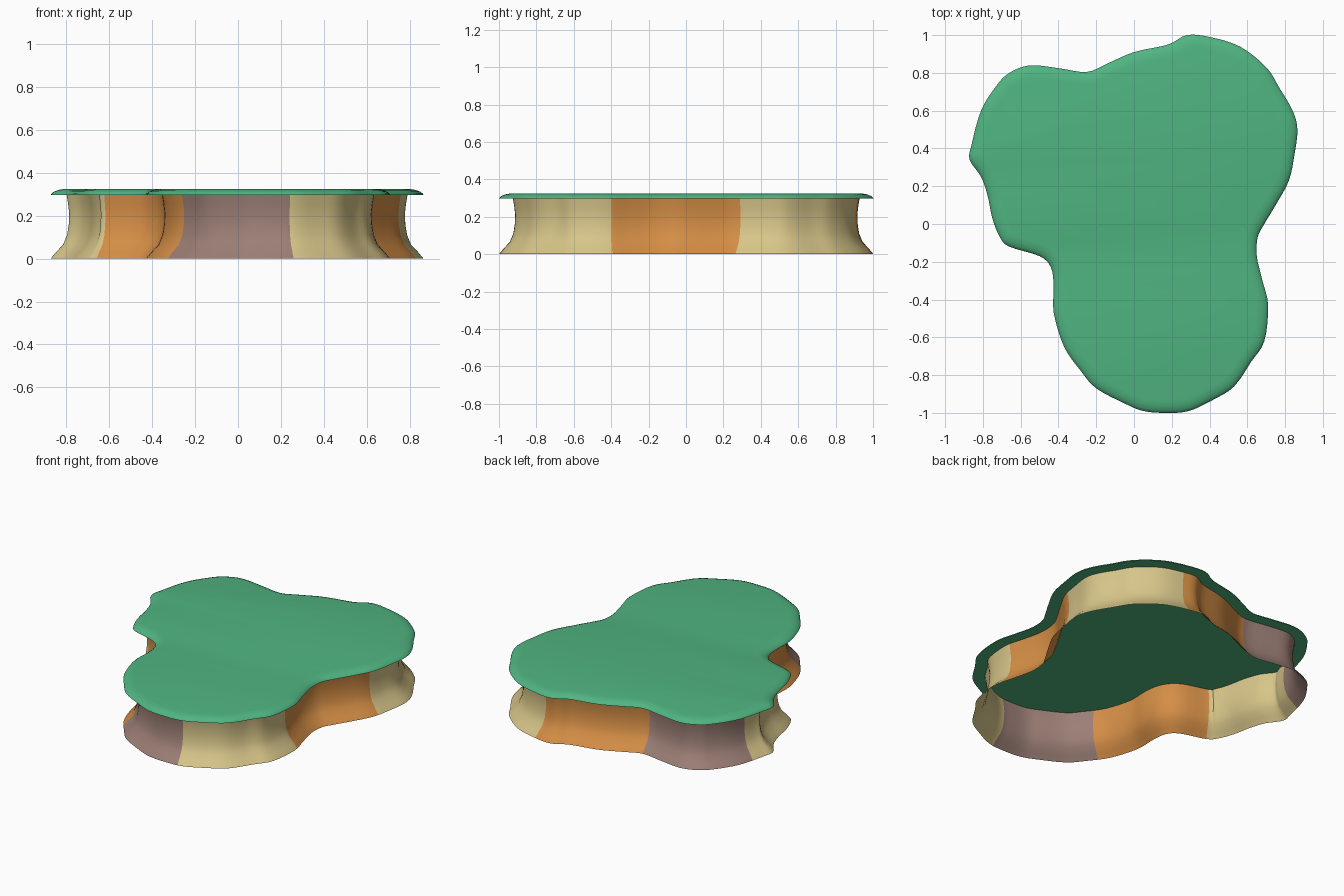
import bpy, bmesh, math
from mathutils import Vector

if "Cube" in bpy.data.objects:
    bpy.data.objects.remove(bpy.data.objects["Cube"])

# Island outline seen from above, counter-clockwise
OUTLINE = [
    (.17, -1), (.29, -.99), (.42, -.93), (.53, -.86), (.62, -.73), (.69, -.62),
    (.71, -.43), (.68, -.3), (.65, -.17), (.655, -.07), (.69, 0), (.75, .1),
    (.82, .23), (.85, .37), (.865, .5), (.84, .6), (.77, .72), (.7, .83),
    (.56, .94), (.4, .99), (.28, 1), (.18, .95), (0, .91), (-.14, .85),
    (-.25, .805), (-.4, .825), (-.55, .84), (-.66, .8), (-.73, .73), (-.81, .6),
    (-.86, .42), (-.87, .34), (-.81, .25), (-.775, .15), (-.75, .03), (-.71, -.07),
    (-.66, -.12), (-.5, -.17), (-.44, -.23), (-.425, -.33), (-.425, -.47),
    (-.37, -.65), (-.28, -.78), (-.2, -.87), (-.05, -.95), (.05, -.99)]

# Cross-sections as (height, inset from the outline)
WALL = [(0, 0), (.03, .025), (.065, .058), (.11, .077), (.16, .085),
        (.21, .087), (.255, .082), (.297, .075)]
SLAB = [(.297, 0), (.303, .003), (.312, .015), (.32, .035), (.325, .065)]

# Wall panels: (start angle in degrees, colour)
PANELS = [(18, "tan"), (67, "orange"), (107, "brown"), (149, "tan"),
          (190, "orange"), (245, "brown"), (285.3, "tan"), (330, "orange")]


def material(name, rgb):
    m = bpy.data.materials.new(name)
    m.diffuse_color = (*rgb, 1)
    m.use_nodes = True
    m.node_tree.nodes["Principled BSDF"].inputs["Base Color"].default_value = m.diffuse_color
    return m


def smooth_loop(pts, steps=4):
    """Closed Catmull-Rom curve through the points."""
    p = [Vector(q) for q in pts]
    n, out = len(p), []
    for i in range(n):
        a, b, c, d = (p[(i + k) % n] for k in (-1, 0, 1, 2))
        for s in range(steps):
            t = s / steps
            out.append(.5 * (2 * b + (c - a) * t + (2 * a - 5 * b + 4 * c - d) * t * t
                             + (3 * b - a - 3 * c + d) * t ** 3))
    return out


def inward_normals(loop, reach=5):
    n, out = len(loop), []
    for i in range(n):
        t = (loop[(i + reach) % n] - loop[i - reach]).normalized()
        out.append(Vector((-t.y, t.x)))
    return out


LOOP = smooth_loop(OUTLINE)
NORMALS = inward_normals(LOOP)


def sweep(name, profile, mats, pick=None, caps=False):
    """Skin the inset outline rings given by the profile."""
    bm = bmesh.new()
    rings = [[bm.verts.new((*(p + nrm * inset), z)) for p, nrm in zip(LOOP, NORMALS)]
             for z, inset in profile]
    n = len(LOOP)
    for lo, hi in zip(rings, rings[1:]):
        for i in range(n):
            j = (i + 1) % n
            f = bm.faces.new((lo[i], lo[j], hi[j], hi[i]))
            if pick:
                f.material_index = pick((LOOP[i] + LOOP[j]) / 2)
    if caps:
        bm.faces.new(rings[-1])
        bm.faces.new(rings[0][::-1])
    me = bpy.data.meshes.new(name)
    bm.to_mesh(me)
    bm.free()
    for m in mats:
        me.materials.append(m)
    ob = bpy.data.objects.new(name, me)
    bpy.context.collection.objects.link(ob)
    bpy.ops.object.select_all(action='DESELECT')
    ob.select_set(True)
    bpy.context.view_layer.objects.active = ob
    bpy.ops.object.shade_smooth_by_angle(angle=math.radians(40))
    return ob


SLOTS = ["tan", "orange", "brown"]


def panel_slot(p):
    a = math.degrees(math.atan2(p.y, p.x)) % 360
    colour = "orange"
    for start, c in PANELS:
        if a >= start:
            colour = c
    return SLOTS.index(colour)


# Hollow cliff wall with eight coloured panels, open underneath
rock = [material("tan", (.68, .56, .25)), material("orange", (.66, .27, .06)),
        material("brown", (.33, .21, .18))]
sweep("cliff_wall", WALL, rock, pick=panel_slot)

# Grass slab with a rounded rim overhanging the wall
sweep("grass_top", SLAB, [material("grass", (.08, .46, .22))], caps=True)
